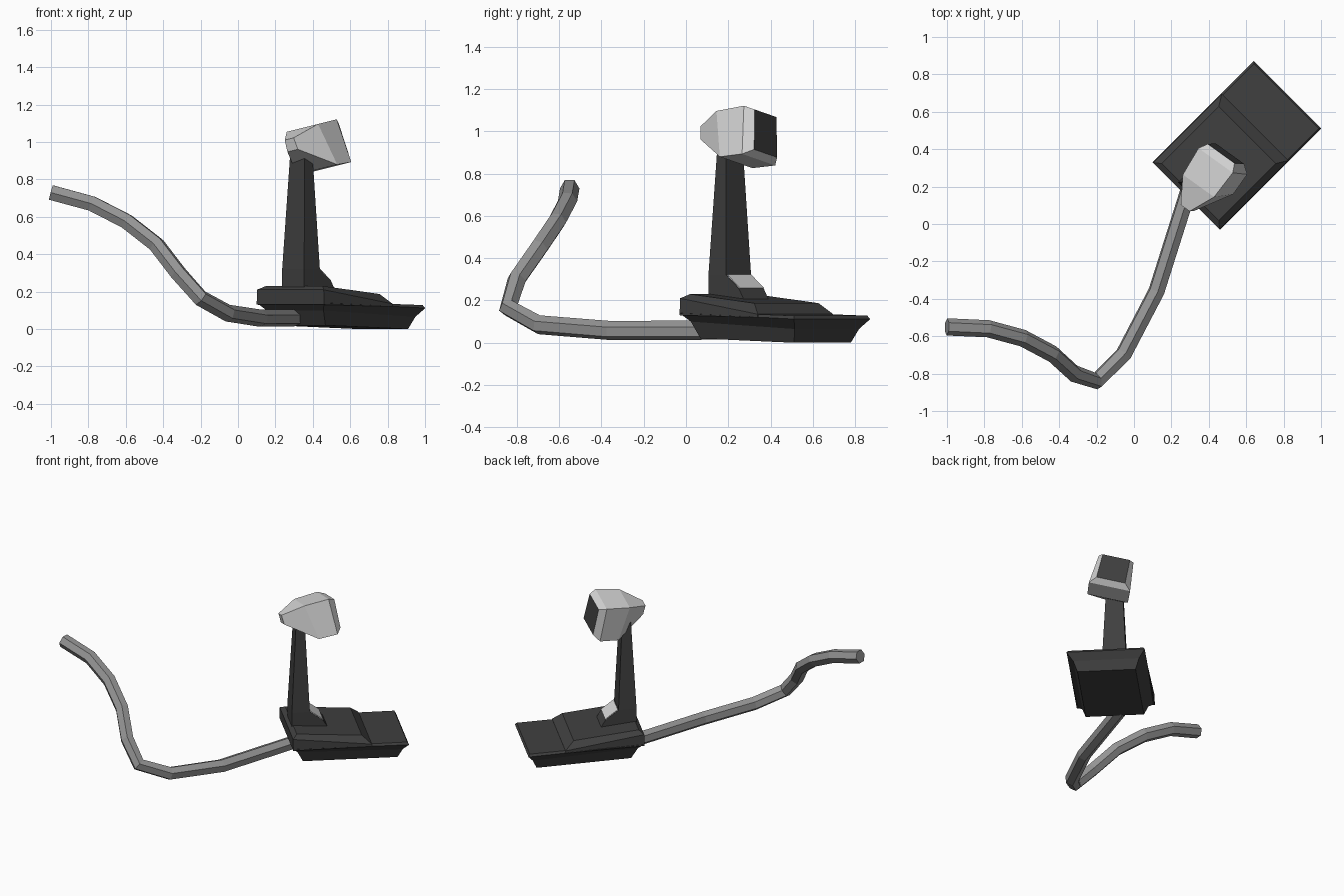
import bpy, bmesh
from mathutils import Vector, Matrix

if "Cube" in bpy.data.objects:
    bpy.data.objects.remove(bpy.data.objects["Cube"])


def material(name, value):
    m = bpy.data.materials.new(name)
    m.use_nodes = True
    color = (value, value, value, 1)
    m.diffuse_color = color
    m.node_tree.nodes["Principled BSDF"].inputs["Base Color"].default_value = color
    return m


charcoal = material("charcoal", 0.05)
cable_grey = material("cable grey", 0.3)
shell_grey = material("light shell grey", 0.65)


def frame(origin, forward, side, up):
    """Matrix whose local x, y, z run forward, sideways and up."""
    m = Matrix((forward, side, up)).transposed().to_4x4()
    m.translation = origin
    return m


def loft(name, rings, matrix, mats):
    """Skin a stack of rings with equal point counts and cap both ends."""
    bm = bmesh.new()
    loops = [[bm.verts.new(matrix @ Vector(p)) for p in ring] for ring in rings]
    n = len(loops[0])
    for a, b in zip(loops, loops[1:]):
        for i in range(n):
            bm.faces.new((a[i], a[(i + 1) % n], b[(i + 1) % n], b[i]))
    bm.faces.new(loops[0])
    end = bm.faces.new(loops[-1])
    bmesh.ops.recalc_face_normals(bm, faces=bm.faces)
    end.material_index = len(mats) - 1
    mesh = bpy.data.meshes.new(name)
    bm.to_mesh(mesh)
    bm.free()
    for m in mats:
        mesh.materials.append(m)
    obj = bpy.data.objects.new(name, mesh)
    bpy.context.collection.objects.link(obj)
    return obj


def plan(u0, u1, half, z0, z1):
    """Rectangle in plan, with its own height at the rear and the front."""
    return [(u0, -half, z0), (u1, -half, z1), (u1, half, z1), (u0, half, z0)]


# The base stands diagonally, measured from the middle of its rear edge
d = 0.5 ** 0.5
base = frame((0.28, 0.15, 0), (d, d, 0), (d, -d, 0), (0, 0, 1))

# Tapered tub, rim and front deck
loft("base_tub", [
    plan(0.075, 0.70, 0.19, 0.02, 0.0),
    plan(0.035, 0.73, 0.215, 0.10, 0.065),
    plan(0, 0.765, 0.255, 0.14, 0.112),
    plan(0.01, 0.755, 0.245, 0.148, 0.128),
], base, [charcoal])

# Raised rear housing, sloping down to the deck
loft("rear_housing", [
    plan(0, 0.52, 0.255, 0.13, 0.12),
    plan(0, 0.52, 0.252, 0.21, 0.135),
    plan(0.03, 0.46, 0.215, 0.23, 0.187),
], base, [charcoal])

# Tapered post with a wedge foot and a light panel on its slope
loft("post", [
    plan(0.021, 0.14, 0.083, 0.2, 0.2),
    plan(0.021, 0.14, 0.083, 0.32, 0.32),
    plan(0.053, 0.112, 0.055, 0.93, 0.93),
], base, [charcoal])


def wedge(half, points):
    return [[(u, s * half, z) for u, z in points] for s in (-1, 1)]


loft("post_foot", wedge(0.083, [(0.1, 0.2), (0.26, 0.2), (0.225, 0.256),
                                (0.14, 0.32), (0.1, 0.32)]), base, [charcoal])
loft("foot_panel", wedge(0.08, [(0.142, 0.318), (0.225, 0.256),
                                (0.228, 0.260), (0.145, 0.322)]), base, [shell_grey])

# Head, turned, pitched and rolled on top of the post
side = Vector((0.796, -0.572, 0.199)).normalized()
up = Vector((-0.24, 0, 0.97)).normalized()
head = frame((0.48, 0.36, 0.98), up.cross(side), side, up)


def section(lo_u, hi_u, lo_half, hi_half, lo, hi):
    return [(lo_u, -lo_half, lo), (lo_u, lo_half, lo),
            (hi_u, hi_half, hi), (hi_u, -hi_half, hi)]


loft("head", [
    section(-0.33, -0.335, 0.035, 0.03, 0.02, 0.085),
    section(-0.15, -0.19, 0.135, 0.105, -0.11, 0.125),
    section(-0.02, -0.025, 0.137, 0.115, -0.115, 0.125),
    section(0.02, 0.02, 0.095, 0.09, -0.09, 0.105),
], head, [shell_grey, charcoal])

# Six-sided cable winding away from the rear of the base
path = [(-1, -0.55, 0.73), (-0.78, -0.56, 0.67), (-0.595, -0.61, 0.575),
        (-0.435, -0.695, 0.45), (-0.32, -0.80, 0.30), (-0.2, -0.84, 0.165),
        (-0.055, -0.695, 0.085), (0.12, -0.36, 0.058), (0.31, 0.24, 0.06)]
curve = bpy.data.curves.new("cable", "CURVE")
curve.dimensions = "3D"
curve.bevel_depth = 0.046
curve.bevel_resolution = 1
curve.use_fill_caps = True
spline = curve.splines.new("POLY")
spline.points.add(len(path) - 1)
for point, co in zip(spline.points, path):
    point.co = (*co, 1)
spline.use_smooth = False
curve.materials.append(cable_grey)
cable = bpy.data.objects.new("cable", curve)
bpy.context.collection.objects.link(cable)
